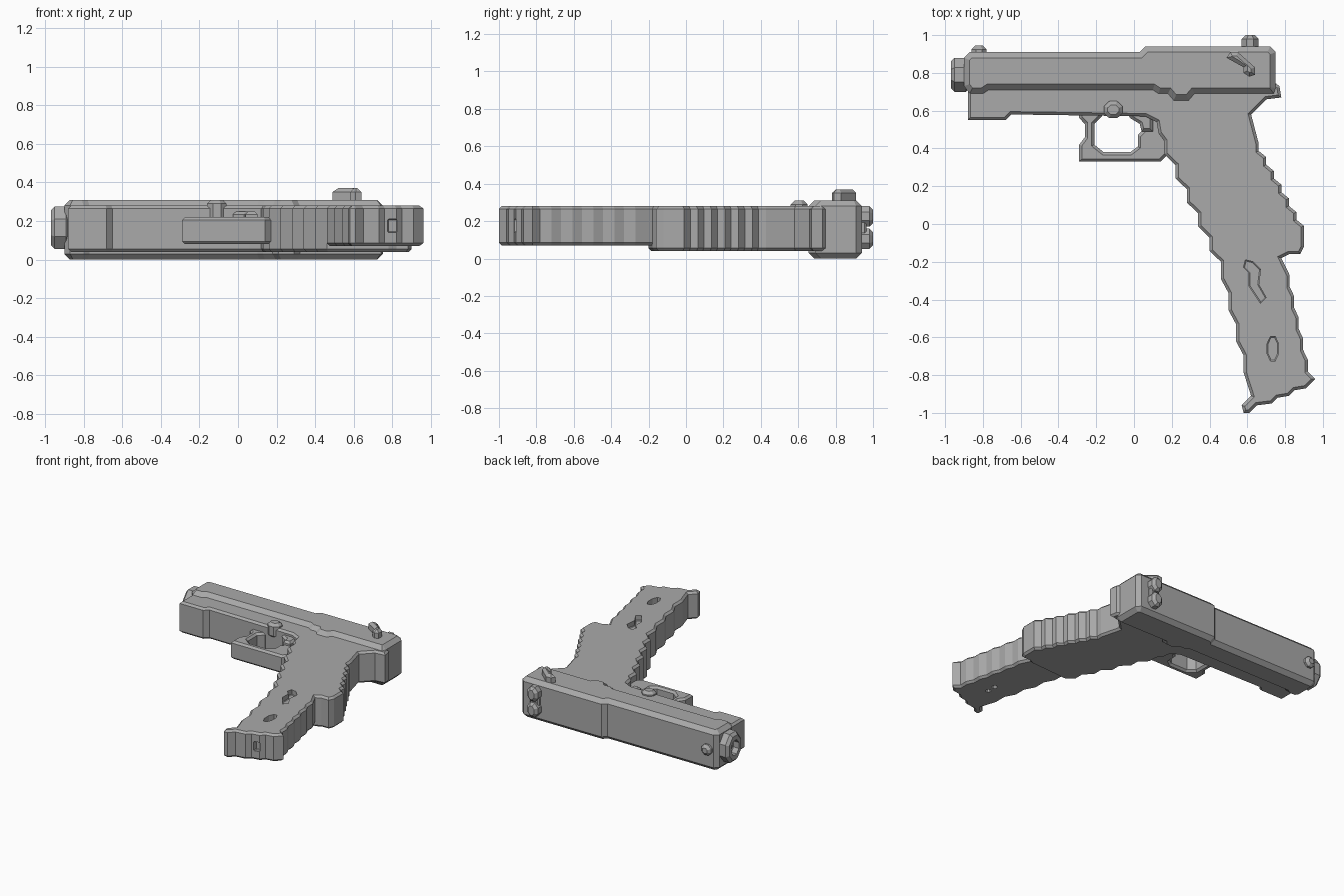
import bpy
import bmesh
from math import sin, cos, pi
from mathutils import Vector

if "Cube" in bpy.data.objects:
    bpy.data.objects.remove(bpy.data.objects["Cube"], do_unlink=True)

grey = bpy.data.materials.new("matte grey")
grey.use_nodes = True
grey.diffuse_color = (0.4, 0.4, 0.4, 1)
grey.node_tree.nodes["Principled BSDF"].inputs["Base Color"].default_value = grey.diffuse_color

# Maps a profile point and a depth to space, for each extrusion axis
AXES = {
    "z": lambda a, b, depth: (a, b, depth),
    "x": lambda a, b, depth: (depth, a, b),
    "y": lambda a, b, depth: (a, depth, b),
}


def inset_outline(outline, amount):
    """Mitred inward offset of a closed outline."""
    points = [Vector(p) for p in outline]
    count = len(points)
    area = sum(points[i - 1].cross(points[i]) for i in range(count))
    side = 1 if area > 0 else -1
    result = []
    for i, point in enumerate(points):
        before = (point - points[i - 1]).normalized()
        after = (points[(i + 1) % count] - point).normalized()
        normal_a = Vector((-before.y, before.x)) * side
        normal_b = Vector((-after.y, after.x)) * side
        mitre = (normal_a + normal_b) / max(1 + normal_a.dot(normal_b), 0.5)
        result.append(point + mitre * amount)
    return result


def prism(name, outline, low, high, chamfer=0.015, axis="z"):
    """Extruded outline with chamfered rims."""
    bm = bmesh.new()
    small = inset_outline(outline, chamfer)
    layers = [(small, low), (outline, low + chamfer), (outline, high - chamfer), (small, high)]
    rings = [[bm.verts.new(AXES[axis](p[0], p[1], depth)) for p in ring] for ring, depth in layers]
    for lower, upper in zip(rings, rings[1:]):
        for i in range(len(lower)):
            bm.faces.new((lower[i - 1], lower[i], upper[i], upper[i - 1]))
    bm.faces.new(rings[0])
    bm.faces.new(rings[-1])
    bmesh.ops.recalc_face_normals(bm, faces=bm.faces)
    mesh = bpy.data.meshes.new(name)
    bm.to_mesh(mesh)
    bm.free()
    mesh.materials.append(grey)
    obj = bpy.data.objects.new(name, mesh)
    bpy.context.scene.collection.objects.link(obj)
    return obj


def cut(target, cutter):
    """Subtract the cutter, then remove it."""
    modifier = target.modifiers.new("cut", "BOOLEAN")
    modifier.operation = "DIFFERENCE"
    modifier.solver = "EXACT"
    modifier.object = cutter
    bpy.context.view_layer.objects.active = target
    bpy.ops.object.modifier_apply(modifier=modifier.name)
    bpy.data.objects.remove(cutter, do_unlink=True)


def steps(start, end, count):
    """Stepped grip edge: a straight run, then a slanted jog."""
    a, b = Vector(start), Vector(end)
    stride = (b - a) / count
    points = []
    for i in range(count):
        corner = a + stride * i
        points += [tuple(corner), (corner.x, corner.y + stride.y * 0.55)]
    return points


def octagon(x, y, rx, ry):
    turns = [(i + 0.5) * pi / 4 for i in range(8)]
    grow = 1 / cos(pi / 8)
    return [(x + rx * grow * cos(t), y + ry * grow * sin(t)) for t in turns]


# Frame and grip outline, shared by the full body and its deeper upper half
nose = [(-0.88, 0.74), (-0.88, 0.55), (-0.68, 0.55), (-0.65, 0.58),
        (0.06, 0.57), (0.12, 0.54), (0.13, 0.48)]
front_upper = steps((0.16, 0.44), (0.46, -0.2), 5)
front_lower = steps((0.46, -0.2), (0.62, -0.86), 4)
base = [(0.62, -0.91), (0.57, -0.96), (0.58, -1), (0.61, -1), (0.65, -0.96),
        (0.73, -0.95), (0.76, -0.92), (0.82, -0.91), (0.85, -0.88),
        (0.91, -0.87), (0.96, -0.82)]
back_lower = steps((0.92, -0.78), (0.8, -0.22), 5)
back_upper = [(0.78, -0.18), (0.82, -0.16), (0.88, -0.16), (0.9, -0.12)]
back_upper += steps((0.9, -0.05), (0.62, 0.46), 7)
tang = [(0.62, 0.58), (0.7, 0.66), (0.78, 0.67), (0.77, 0.73), (0.73, 0.76)]

frame = prism("frame_and_grip",
              nose + front_upper + front_lower + base + back_lower + back_upper + tang,
              0.07, 0.28)
prism("frame_lower_side", nose + front_upper + [(0.46, -0.2)] + back_upper + tang, 0.04, 0.2)

# Shallow recesses in the grip
recess_top = [(0.59, -0.19), (0.58, -0.23), (0.61, -0.26), (0.61, -0.33), (0.67, -0.42),
              (0.7, -0.39), (0.66, -0.32), (0.67, -0.24), (0.63, -0.2)]
cut(frame, prism("cutter", recess_top, 0.24, 0.32, 0.005))
cut(frame, prism("cutter", octagon(0.735, -0.66, 0.03, 0.065), 0.22, 0.32, 0.005))
for y in (-0.63, -0.7):
    cut(frame, prism("cutter", octagon(0.735, y, 0.018, 0.018), 0.02, 0.1, 0.005))

# Notch in the grip base
notch = [(0.77, -0.95), (0.83, -0.95), (0.82, -0.885), (0.78, -0.89)]
cut(frame, prism("cutter", notch, 0.14, 0.21, 0.005))

# Slide with the raised rear half and the small lower tab
slide = [(-0.9, 0.73), (-0.87, 0.69), (-0.8, 0.69), (-0.77, 0.71), (0.1, 0.71), (0.13, 0.69),
         (0.18, 0.69), (0.21, 0.655), (0.29, 0.655), (0.32, 0.69), (0.74, 0.69), (0.75, 0.72),
         (0.75, 0.91), (0.72, 0.94), (0.06, 0.94), (0.03, 0.91), (-0.87, 0.91), (-0.9, 0.88)]
prism("slide", slide, 0.0, 0.31, 0.03)

# Hollow muzzle
muzzle = prism("muzzle", octagon(0.79, 0.165, 0.09, 0.11), -0.97, -0.87, 0.02, "x")
cut(muzzle, prism("cutter", octagon(0.79, 0.165, 0.045, 0.055), -1.1, -0.92, 0.005, "x"))

# Sights
prism("front_sight", octagon(-0.82, 0.16, 0.04, 0.04), 0.88, 0.945, 0.02, "y")
for name, z in (("rear_sight_lower", 0.105), ("rear_sight_upper", 0.225)):
    prism(name, octagon(0.615, z, 0.045, 0.055), 0.92, 1.0, 0.02, "y")
prism("rear_sight_bridge", octagon(0.615, 0.165, 0.04, 0.06), 0.92, 0.965, 0.01, "y")

# Side lever and pin
lever = [(0.49, 0.88), (0.51, 0.91), (0.55, 0.91), (0.64, 0.83), (0.64, 0.79),
         (0.61, 0.78), (0.58, 0.8), (0.58, 0.83)]
prism("side_lever", lever, 0.28, 0.37, 0.02)
prism("frame_pin", octagon(-0.11, 0.605, 0.05, 0.045), 0.2, 0.31, 0.02)

# Trigger guard and trigger
guard = [(-0.29, 0.6), (-0.29, 0.56), (-0.26, 0.53), (-0.26, 0.46), (-0.29, 0.42), (-0.29, 0.33),
         (0.14, 0.33), (0.17, 0.36), (0.22, 0.4), (0.22, 0.6), (0.02, 0.6), (0.05, 0.5),
         (0.02, 0.47), (0.02, 0.41), (-0.02, 0.38), (-0.16, 0.38), (-0.21, 0.42), (-0.21, 0.53),
         (-0.17, 0.57), (-0.17, 0.6)]
prism("trigger_guard", guard, 0.08, 0.22)
trigger = [(-0.04, 0.6), (-0.02, 0.56), (0.03, 0.53), (0.04, 0.49), (0.1, 0.49), (0.1, 0.6)]
prism("trigger", trigger, 0.11, 0.25)
